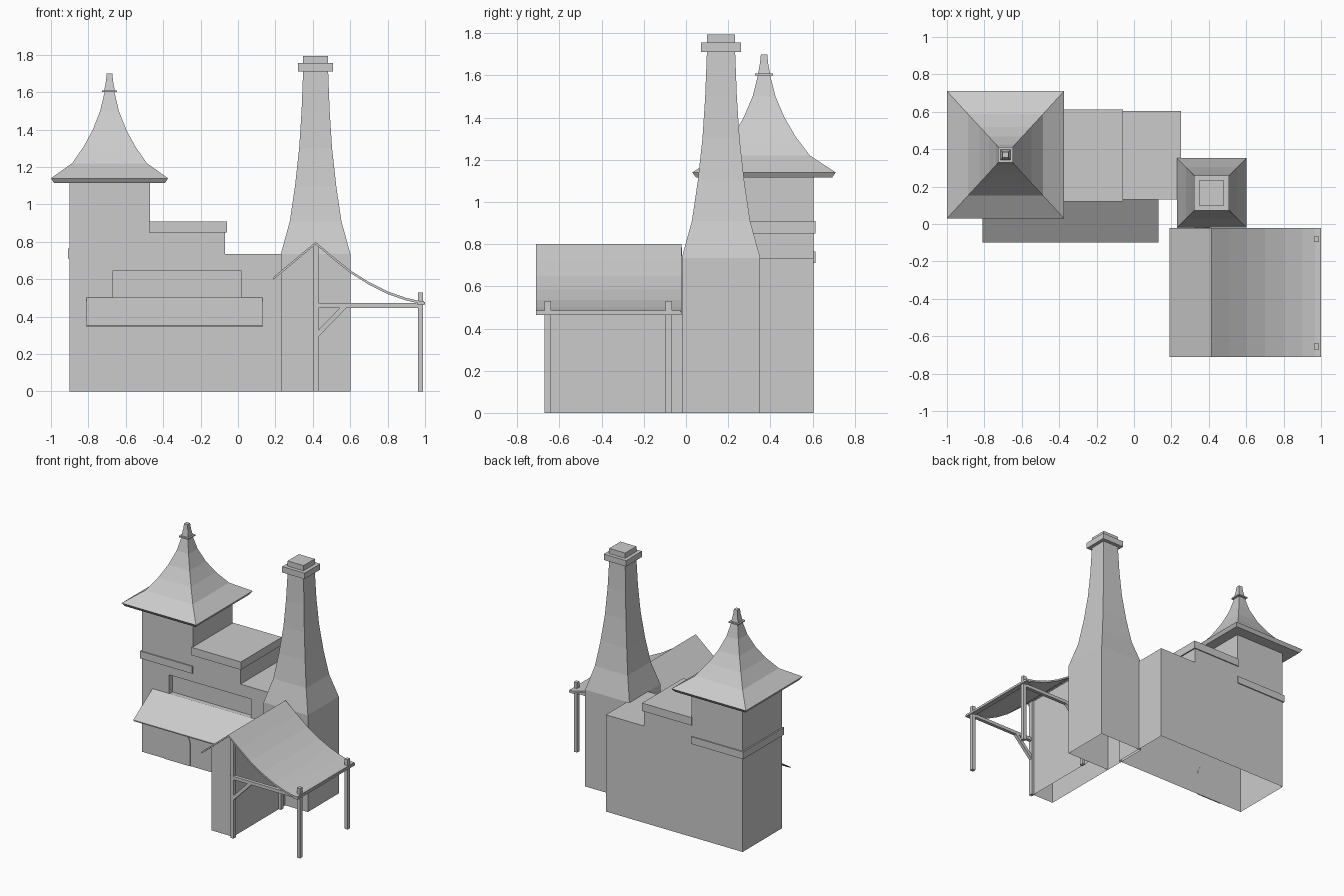
import bpy, bmesh, math
from mathutils import Vector

cube = bpy.data.objects.get("Cube")
if cube:
    bpy.data.objects.remove(cube, do_unlink=True)

plaster = bpy.data.materials.new("plain_grey")
plaster.use_nodes = True
plaster.diffuse_color = (0.6, 0.6, 0.6, 1)
plaster.node_tree.nodes["Principled BSDF"].inputs["Base Color"].default_value = (0.6, 0.6, 0.6, 1)


def finish(name, bm):
    """Turn a bmesh into a flat shaded object."""
    bmesh.ops.recalc_face_normals(bm, faces=bm.faces)
    mesh = bpy.data.meshes.new(name)
    bm.to_mesh(mesh)
    bm.free()
    mesh.materials.append(plaster)
    obj = bpy.data.objects.new(name, mesh)
    bpy.context.collection.objects.link(obj)
    return obj


def open_bottom(obj):
    """Remove the faces lying on the ground."""
    bm = bmesh.new()
    bm.from_mesh(obj.data)
    ground = [f for f in bm.faces if all(v.co.z < 0.001 for v in f.verts)]
    bmesh.ops.delete(bm, geom=ground, context='FACES')
    bm.to_mesh(obj.data)
    bm.free()


def extrude_xz(name, outline, y0, y1):
    """Extrude an x-z outline along y."""
    bm = bmesh.new()
    front = bm.faces.new([bm.verts.new((x, y0, z)) for x, z in outline])
    out = bmesh.ops.extrude_face_region(bm, geom=[front])
    moved = [g for g in out["geom"] if isinstance(g, bmesh.types.BMVert)]
    bmesh.ops.translate(bm, verts=moved, vec=(0, y1 - y0, 0))
    # extrude_face_region keeps the source face only when it is a boundary
    if not front.is_valid:
        bmesh.ops.holes_fill(bm, edges=[e for e in bm.edges if e.is_boundary])
    return finish(name, bm)


def box(name, x0, x1, y0, y1, z0, z1):
    return extrude_xz(name, [(x0, z0), (x1, z0), (x1, z1), (x0, z1)], y0, y1)


def loft(name, center, rings):
    """Stack rectangular rings given as (z, half x, half y)."""
    bm = bmesh.new()
    cx, cy = center
    loops = [[bm.verts.new((cx + sx * hx, cy + sy * hy, z))
              for sx, sy in ((-1, -1), (1, -1), (1, 1), (-1, 1))]
             for z, hx, hy in rings]
    for low, high in zip(loops, loops[1:]):
        for i in range(4):
            j = (i + 1) % 4
            bm.faces.new((low[i], low[j], high[j], high[i]))
    bm.faces.new(loops[0])
    bm.faces.new(loops[-1])
    return finish(name, bm)


def brace(name, start, end, y, width):
    """Diagonal timber in the x-z plane."""
    a, b = Vector(start), Vector(end)
    d = (b - a).normalized()
    n = Vector((-d.y, d.x)) * width / 2
    return extrude_xz(name, [a - n, b - n, b + n, a + n], y - width / 2, y + width / 2)


# Stepped main building with a long recessed window
building = extrude_xz("main_building", [
    (-0.9, 0), (0.25, 0), (0.25, 0.735), (-0.07, 0.735), (-0.07, 0.9),
    (-0.47, 0.9), (-0.47, 1.125), (-0.9, 1.125)], 0.13, 0.605)
cutter = box("window_cutter", -0.67, 0.02, 0.05, 0.17, 0.5, 0.645)
cutter.hide_render = True
cutter.hide_viewport = True
cut = building.modifiers.new("window", 'BOOLEAN')
cut.operation = 'DIFFERENCE'
cut.solver = 'EXACT'
cut.object = cutter
bpy.context.view_layer.update()
evaluated = building.evaluated_get(bpy.context.evaluated_depsgraph_get())
building.data = bpy.data.meshes.new_from_object(evaluated)
building.modifiers.clear()
bpy.data.objects.remove(cutter, do_unlink=True)
open_bottom(building)

# Trim around the middle roof and the tower
box("middle_roof_slab", -0.475, -0.06, 0.12, 0.613, 0.85, 0.91)
box("tower_band", -0.91, -0.47, 0.122, 0.613, 0.71, 0.765)

# Arched front door, a thin plate
arch = [(-0.6 + 0.11 * math.cos(math.pi * i / 10), 0.16 + 0.11 * math.sin(math.pi * i / 10))
        for i in range(11)]
extrude_xz("front_door", [(-0.71, 0), (-0.49, 0)] + arch, 0.125, 0.133)

# Sloping front awning
bm = bmesh.new()
slope = [(-0.1, 0.345), (0.13, 0.495), (0.13, 0.503), (-0.1, 0.353)]
left, right = [[bm.verts.new((x, y, z)) for y, z in slope] for x in (-0.81, 0.13)]
bm.faces.new(left)
bm.faces.new(right)
for i in range(4):
    j = (i + 1) % 4
    bm.faces.new((left[i], left[j], right[j], right[i]))
finish("front_awning", bm)

# Flared tower roof and finial
tower = (-0.687, 0.37)
flare = [(1.14, 1), (1.22, 0.64), (1.31, 0.44), (1.4, 0.285), (1.5, 0.16), (1.6, 0.085)]
loft("tower_roof", tower, [(1.115, 0.297, 0.322)] + [(z, 0.313 * f, 0.34 * f) for z, f in flare])
loft("finial_collar", tower, [(1.6, 0.04, 0.042), (1.61, 0.04, 0.042)])
loft("finial", tower, [(1.61, 0.028, 0.028), (1.66, 0.019, 0.019), (1.7, 0.015, 0.015)])

# Tapering chimney with a stepped cap
stack = (0.415, 0.166)
taper = [(0, 0.186), (0.735, 0.186), (0.91, 0.138), (1.1, 0.11),
         (1.3, 0.088), (1.5, 0.075), (1.71, 0.067)]
open_bottom(loft("chimney", stack, [(z, h, h) for z, h in taper]))
loft("chimney_cap", stack, [(1.71, 0.094, 0.094), (1.755, 0.094, 0.094)])
loft("chimney_top", stack, [(1.755, 0.067, 0.067), (1.795, 0.067, 0.067)])

# Side shed under the canopy
open_bottom(extrude_xz("side_shed", [(0.23, 0), (0.41, 0), (0.41, 0.785), (0.23, 0.635)],
                       -0.645, -0.02))

# Sagging canopy roof
top = [(0.19, 0.612), (0.415, 0.8), (0.51, 0.72), (0.6, 0.648), (0.7, 0.585),
       (0.8, 0.535), (0.9, 0.5), (1.0, 0.478)]
extrude_xz("canopy_roof", top + [(x, z - 0.014) for x, z in reversed(top)], -0.71, -0.022)

# Canopy timber frame, front and rear
for side, y in (("front", -0.655), ("rear", -0.082)):
    box(side + "_outer_post", 0.963, 0.99, y - 0.015, y + 0.015, 0, 0.53)
    box(side + "_inner_post", 0.405, 0.43, y - 0.015, y + 0.015, 0, 0.785)
    box(side + "_cross_beam", 0.4, 0.99, y - 0.013, y + 0.013, 0.447, 0.472)
    brace(side + "_brace", (0.42, 0.3), (0.57, 0.455), y, 0.025)
box("eave_beam", 0.96, 0.995, -0.71, -0.025, 0.463, 0.485)
